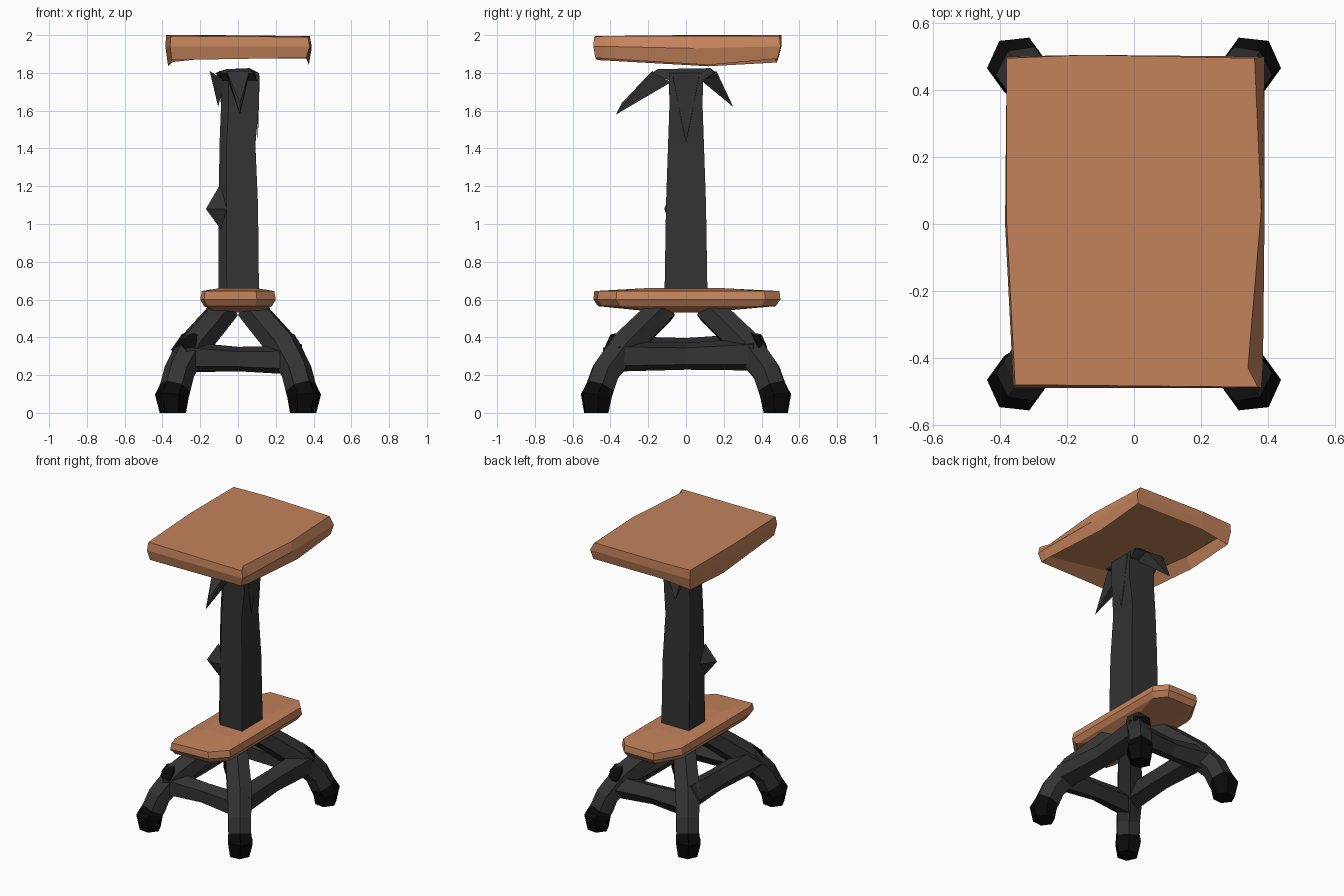
import bpy, bmesh, math
from mathutils import Vector

if "Cube" in bpy.data.objects:
    bpy.data.objects.remove(bpy.data.objects["Cube"])


def material(name, rgb):
    m = bpy.data.materials.new(name)
    m.diffuse_color = (*rgb, 1)
    m.use_nodes = True
    m.node_tree.nodes["Principled BSDF"].inputs["Base Color"].default_value = m.diffuse_color
    return m


WOOD = material("warm wood", (0.55, 0.225, 0.105))
DARK = material("charcoal", (0.033, 0.033, 0.033))
BLACK = material("black rubber", (0.003, 0.003, 0.003))


def finish(bm, name, *mats):
    bmesh.ops.recalc_face_normals(bm, faces=bm.faces)
    me = bpy.data.meshes.new(name)
    bm.to_mesh(me)
    bm.free()
    ob = bpy.data.objects.new(name, me)
    bpy.context.collection.objects.link(ob)
    for m in mats:
        me.materials.append(m)
    return ob


def hull(name, pts, mat):
    """Faceted solid wrapped round a few points."""
    bm = bmesh.new()
    for p in pts:
        bm.verts.new(p)
    r = bmesh.ops.convex_hull(bm, input=bm.verts)
    bmesh.ops.delete(bm, geom=list({g for g in r["geom_interior"] if isinstance(g, bmesh.types.BMVert)}), context="VERTS")
    return finish(bm, name, mat)


def loft(bm, rings):
    """Skin a list of point rings and cap both ends."""
    vs = [[bm.verts.new(p) for p in r] for r in rings]
    n = len(vs[0])
    for a, b in zip(vs, vs[1:]):
        for i in range(n):
            bm.faces.new((a[i], a[(i + 1) % n], b[(i + 1) % n], b[i]))
    return bm.faces.new(vs[0]), bm.faces.new(vs[-1])


def tube(name, path, radii, n, *mats, black_below=None, flat_end=False):
    bm = bmesh.new()
    pts = [Vector(p) for p in path]
    rings = []
    for i, p in enumerate(pts):
        d = (pts[min(i + 1, len(pts) - 1)] - pts[max(i - 1, 0)]).normalized()
        if flat_end and i >= len(pts) - 1:
            d = Vector((0, 0, -1))
        side = Vector((pts[-1].y, -pts[-1].x, 0)) if flat_end else d.cross(Vector((0, 0, 1)))
        u = (side - d * side.dot(d)).normalized()
        w = d.cross(u)
        rings.append([p + (u * math.cos(t) + w * math.sin(t)) * radii[i]
                      for t in (math.tau * (k + 0.5) / n for k in range(n))])
    loft(bm, rings)
    if black_below is not None:
        for f in bm.faces:
            f.material_index = int(f.calc_center_median().z < black_below)
    return finish(bm, name, *mats)


# seat: slightly skewed slab with a hollow underside
bm = bmesh.new()
top = [(-.355, -.48, 1.995), (.37, -.487, 1.99), (.34, -.43, 1.995), (.38, .04, 1.995), (.36, .495, 1.995),
       (-.14, .505, 2.0), (-.38, .495, 2.0), (-.38, 0, 2.0)]
mid = [(-.36, -.49, 1.94), (.38, -.49, 1.94), (.385, -.43, 1.94), (.39, .04, 1.93), (.39, .5, 1.94),
       (-.14, .505, 1.94), (-.38, .5, 1.94), (-.385, 0, 1.94)]
low = [(-.35, -.47, 1.868), (.36, -.48, 1.88), (.37, -.42, 1.875), (.375, .12, 1.842), (.375, .485, 1.875),
       (-.14, .49, 1.88), (-.37, .48, 1.855), (-.37, .12, 1.835)]
floor = [(x * .92, y * .94, 1.92) for x, y, z in low]
floor[0] = (-.28, -.3, 1.92)
loft(bm, [top, mid, low, floor])
finish(bm, "seat", WOOD)

# foot plank: long faceted board with a domed underside
pts = []
for z, sx, sy in ((.645, .96, .99), (.6, 1, 1), (.565, .9, .95)):
    for x, y in ((-.18, -.49), (.1, -.47), (.2, -.37), (.2, .42), (.13, .5), (-.1, .5), (-.2, .33), (-.2, -.42)):
        pts.append((x * sx, y * sy, z))
pts += [(x, y, .66) for x in (-.1, .1) for y in (-.22, .2)]
pts += [(x, y, .532) for x in (-.11, .12) for y in (-.14, .1)]
hull("foot_plank", pts, WOOD)

# column: tapered post, square with the front left corner cut off
bm = bmesh.new()
loft(bm, [[(cx + sx * hx, sy * hy, z) for sx, sy in ((-1, -.55), (-.6, -1), (1, -1), (1, 1), (-1, 1))]
          for cx, hx, hy, z in ((.005, .107, .115, .54), (.002, .104, .106, 1.1),
                                (-.003, .095, .095, 1.42), (.01, .1, .088, 1.62), (.01, .1, .09, 1.8))])
finish(bm, "column", DARK)

# stub on the front left corner of the column
hull("column_stub", [(-.17, -.1, 1.08), (-.1, -.07, 1.2), (-.1, -.0, 1.08), (-.09, -.07, .97),
                     (-.02, -.1, 1.08), (-.12, -.115, 1.08)], DARK)

# flared cap and pointed brackets at the top of the column
hull("column_cap", [(-.1, -.17, 1.8), (.08, -.18, 1.8), (.11, .15, 1.8), (-.12, .16, 1.8),
                    (-.06, -.15, 1.82), (.06, -.15, 1.82), (.06, .13, 1.825), (-.06, .13, 1.82),
                    (-.08, -.09, 1.76), (.1, -.09, 1.76), (.1, .09, 1.76), (-.09, .09, 1.76)], DARK)
hull("front_bracket", [(-.06, -.18, 1.81), (.06, -.18, 1.81), (-.05, -.08, 1.75), (.05, -.08, 1.75),
                       (.01, -.37, 1.58), (.01, -.34, 1.64)], DARK)
hull("back_bracket", [(-.1, .16, 1.81), (.04, .17, 1.79), (-.09, .08, 1.76), (.04, .08, 1.76),
                      (-.09, .25, 1.62)], DARK)
hull("left_bracket", [(-.15, -.05, 1.81), (-.13, .08, 1.79), (-.07, -.08, 1.76), (-.07, .08, 1.76),
                      (-.105, 0, 1.62)], DARK)
hull("right_bracket", [(.115, -.07, 1.79), (.115, .07, 1.79), (.1, -.07, 1.76), (.1, .07, 1.76),
                       (.105, 0, 1.43)], DARK)

# four bent legs with black feet
for sy, yn in ((-1, "front"), (1, "back")):
    for sx, xn in ((-1, "left"), (1, "right")):
        path = [(.07, .12, .55), (.15, .22, .455), (.24, .325, .35), (.31, .425, .22),
                (.332, .455, .135), (.35, .475, .09), (.345, .475, 0)]
        tube(f"{yn}_{xn}_leg", [(sx * x, sy * y, z) for x, y, z in path],
             (.08, .085, .09, .083, .083, .09, .07), 6, DARK, BLACK, black_below=.137, flat_end=True)

# black knee caps on two opposite legs
for s, name in ((-1, "front_left_knee"), (1, "back_right_knee")):
    hull(name, [(s * x, s * y, z) for x, y, z in (
        (.3, .355, .415), (.215, .4, .415), (.25, .33, .43), (.325, .375, .37), (.22, .425, .36),
        (.295, .42, .37), (.255, .445, .29), (.325, .4, .31), (.23, .35, .32))], BLACK)

# rails linking the legs in a ring
for s, a, b, z in ((-1, "front", "left", .325), (1, "back", "right", .3)):
    tube(f"{a}_rail", [(-.28, s * .37, .295), (0, s * .35, .285), (.28, s * .37, .28)],
         (.085, .068, .08), 5, DARK)
    tube(f"{b}_rail", [(s * .265, -.36, z), (s * .25, 0, z), (s * .265, .36, z + .01)],
         (.085, .075, .09), 5, DARK)
